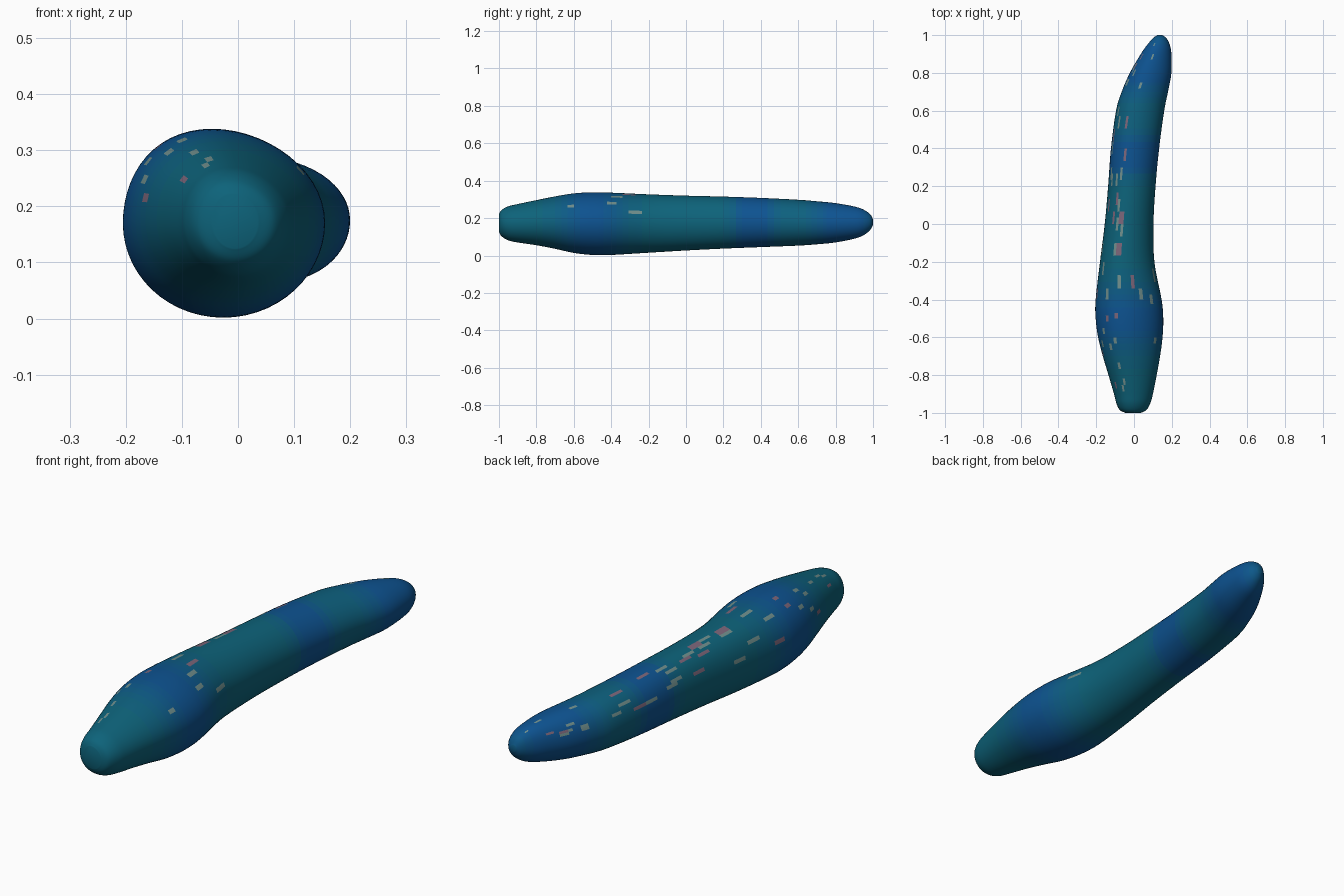
import bpy, bmesh, math, random

if "Cube" in bpy.data.objects:
    bpy.data.objects.remove(bpy.data.objects["Cube"])

random.seed(4)
SIDES, SUB = 56, 6

# Body stations: y, left x, right x, bottom z, top z
stations = [
    (-1.00, -0.045, 0.035, 0.125, 0.222),
    (-0.985, -0.075, 0.065, 0.102, 0.244),
    (-0.95, -0.093, 0.086, 0.081, 0.263),
    (-0.90, -0.106, 0.100, 0.070, 0.275),
    (-0.80, -0.135, 0.120, 0.055, 0.296),
    (-0.70, -0.165, 0.138, 0.036, 0.316),
    (-0.60, -0.190, 0.151, 0.014, 0.332),
    (-0.50, -0.203, 0.155, 0.003, 0.338),
    (-0.40, -0.203, 0.146, 0.003, 0.336),
    (-0.20, -0.180, 0.108, 0.015, 0.327),
    (0.00, -0.155, 0.103, 0.027, 0.320),
    (0.20, -0.137, 0.114, 0.037, 0.315),
    (0.40, -0.122, 0.133, 0.045, 0.308),
    (0.60, -0.095, 0.160, 0.053, 0.298),
    (0.70, -0.065, 0.180, 0.060, 0.290),
    (0.80, -0.022, 0.198, 0.070, 0.280),
    (0.90, 0.036, 0.198, 0.090, 0.262),
    (0.95, 0.071, 0.189, 0.109, 0.245),
    (0.985, 0.102, 0.171, 0.137, 0.220),
    (1.00, 0.124, 0.149, 0.165, 0.193),
]


def spline(p, i, t):
    a, b, c, d = (p[max(0, min(len(p) - 1, i + k))] for k in (-1, 0, 1, 2))
    return [0.5 * (2 * q + (r - o) * t + (2 * o - 5 * q + 4 * r - s) * t * t
                   + (3 * q - o - 3 * r + s) * t ** 3)
            for o, q, r, s in zip(a, b, c, d)]


# Loft rings through the stations and close both ends
rings = [spline(stations, i, k / SUB)
         for i in range(len(stations) - 1) for k in range(SUB)]
rings.append(list(stations[-1]))
bm = bmesh.new()
loops = []
for y, l, r, b, t in rings:
    loop = []
    for k in range(SIDES):
        a = 2 * math.pi * k / SIDES
        lean = -0.06 * (r - l) * max(0, math.sin(a)) ** 2
        loop.append(bm.verts.new(((l + r) / 2 + (r - l) / 2 * math.cos(a) + lean, y,
                                  (b + t) / 2 + (t - b) / 2 * math.sin(a))))
    loops.append(loop)
grid = []
for la, lb in zip(loops, loops[1:]):
    grid.append([bm.faces.new((la[k], la[(k + 1) % SIDES], lb[(k + 1) % SIDES], lb[k]))
                 for k in range(SIDES)])
bm.faces.new(loops[0])
bm.faces.new(loops[-1])
bmesh.ops.recalc_face_normals(bm, faces=bm.faces)

# Skin tones run from teal to blue, in soft bands along the body
SHADES = 8
TEAL, BLUE = (0.004, 0.13, 0.18), (0.004, 0.085, 0.28)


def bump(v, centre, width):
    return math.exp(-((v - centre) / width) ** 2)


for f in bm.faces:
    f.smooth = True
    c = f.calc_center_median()
    blue = (bump(c.y, 0.36, 0.1) + bump(c.y, 0.85, 0.16)
            + 0.8 * bump(c.y, -0.5, 0.16) + 0.2)
    f.material_index = min(SHADES - 1, int(blue * SHADES))

# Small pale and rosy flecks on the upper sides
for n in range(55):
    y = random.uniform(-0.96, 0.95)
    left = y > -0.3 or random.random() < 0.5
    ang = random.uniform(95, 165) if left else random.uniform(10, 80)
    row = min(range(len(grid)), key=lambda i: abs(rings[i][0] - y))
    for f in (grid[row], grid[min(row + 1, len(grid) - 1)]):
        f[int(ang / 360 * SIDES)].material_index = SHADES + (n % 3 == 0)

mesh = bpy.data.meshes.new("body")
bm.to_mesh(mesh)
bm.free()
body = bpy.data.objects.new("body", mesh)
bpy.context.collection.objects.link(body)

colours = [[a + (b - a) * i / (SHADES - 1) for a, b in zip(TEAL, BLUE)]
           for i in range(SHADES)]
colours += [(0.16, 0.27, 0.26), (0.20, 0.13, 0.19)]
for i, col in enumerate(colours):
    mat = bpy.data.materials.new(f"skin_{i}")
    mat.diffuse_color = (*col, 1)
    mat.use_nodes = True
    mat.node_tree.nodes["Principled BSDF"].inputs["Base Color"].default_value = mat.diffuse_color
    mesh.materials.append(mat)
